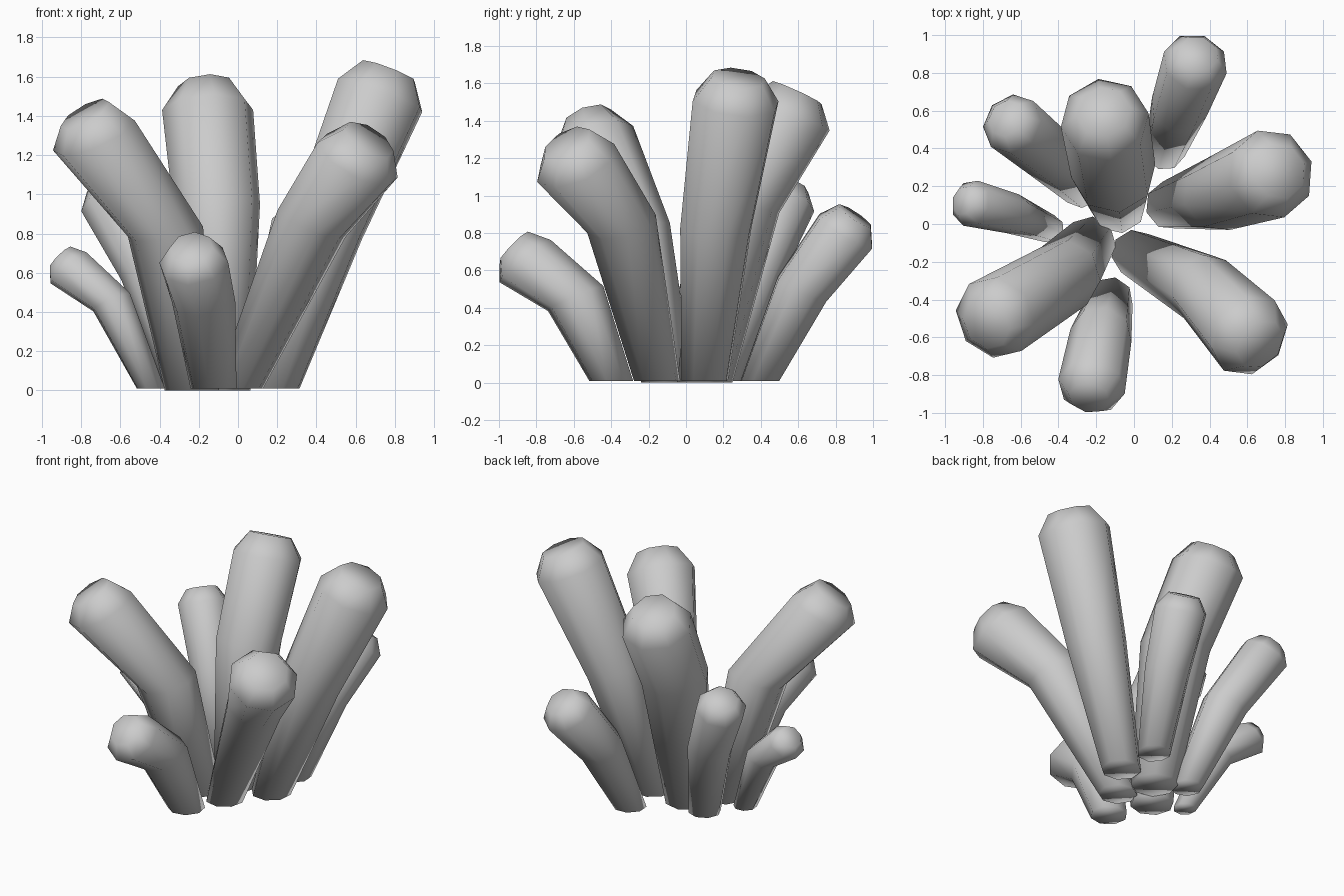
import bpy, bmesh, math
from mathutils import Vector

cube = bpy.data.objects.get("Cube")
if cube:
    bpy.data.objects.remove(cube, do_unlink=True)

SIDES = 8
grey = bpy.data.materials.new("stone_grey")
grey.use_nodes = True
colour = (0.6, 0.6, 0.6, 1)
grey.diffuse_color = colour
grey.node_tree.nodes["Principled BSDF"].inputs["Base Color"].default_value = colour


def ring(bm, centre, normal, radius, outward):
    """Octagonal ring across the normal, with a corner on the outward side."""
    u = (outward - normal * outward.dot(normal)).normalized()
    v = normal.cross(u)
    step = 2 * math.pi / SIDES
    return [bm.verts.new(centre + radius * (math.cos(i * step) * u + math.sin(i * step) * v))
            for i in range(SIDES)]


def stalk(name, base, bend, end, radii):
    """Bent tapering stalk: flat foot, bend, widest ring and a small blunt cap."""
    base, bend, end = Vector(base), Vector(bend), Vector(end)
    low, high = (bend - base).normalized(), (end - bend).normalized()
    tilt = (low + high).normalized()
    outward = Vector((end.x - base.x, end.y - base.y, 0))
    r = radii[2]
    bm = bmesh.new()
    rings = [ring(bm, base, Vector((0, 0, 1)), radii[0], outward),
             ring(bm, bend, low, radii[1], outward),
             ring(bm, end, tilt, r, outward),
             ring(bm, end + tilt * r * 0.55, (tilt + high).normalized(), r * 0.62, outward)]
    for a, b in zip(rings, rings[1:]):
        for i in range(SIDES):
            j = (i + 1) % SIDES
            bm.faces.new((a[i], a[j], b[j], b[i]))
    bm.faces.new(rings[0][::-1])
    bm.faces.new(rings[-1])
    mesh = bpy.data.meshes.new(name)
    bm.to_mesh(mesh)
    bm.free()
    mesh.materials.append(grey)
    mesh.shade_smooth()
    bpy.context.collection.objects.link(bpy.data.objects.new(name, mesh))


# Tall stalks in the middle
stalk("back_tall_stalk", (-.085, .1, 0), (-.11, .28, .95), (-.155, .55, 1.43), (.15, .225, .235))
stalk("left_tall_stalk", (.19, .1, .01), (.45, .16, .83), (.725, .265, 1.505), (.13, .2, .24))
stalk("front_left_stalk", (.005, -.155, .01), (.375, -.345, .85), (.61, -.59, 1.175), (.125, .19, .23))
stalk("front_right_stalk", (-.235, -.1, 0), (-.37, -.275, .81), (-.735, -.495, 1.3), (.14, .195, .225))

# Short stalks around the edge
stalk("front_short_stalk", (-.125, -.4, .01), (-.175, -.59, .45), (-.225, -.86, .65), (.12, .165, .18))
stalk("right_short_stalk", (-.445, -.025, .01), (-.645, .055, .45), (-.865, .11, .625), (.075, .108, .125))
stalk("back_right_stalk", (-.28, .19, .01), (-.45, .37, .6), (-.645, .53, .97), (.105, .15, .165))
stalk("back_short_stalk", (.165, .395, .01), (.24, .62, .5), (.325, .855, .81), (.11, .153, .175))
